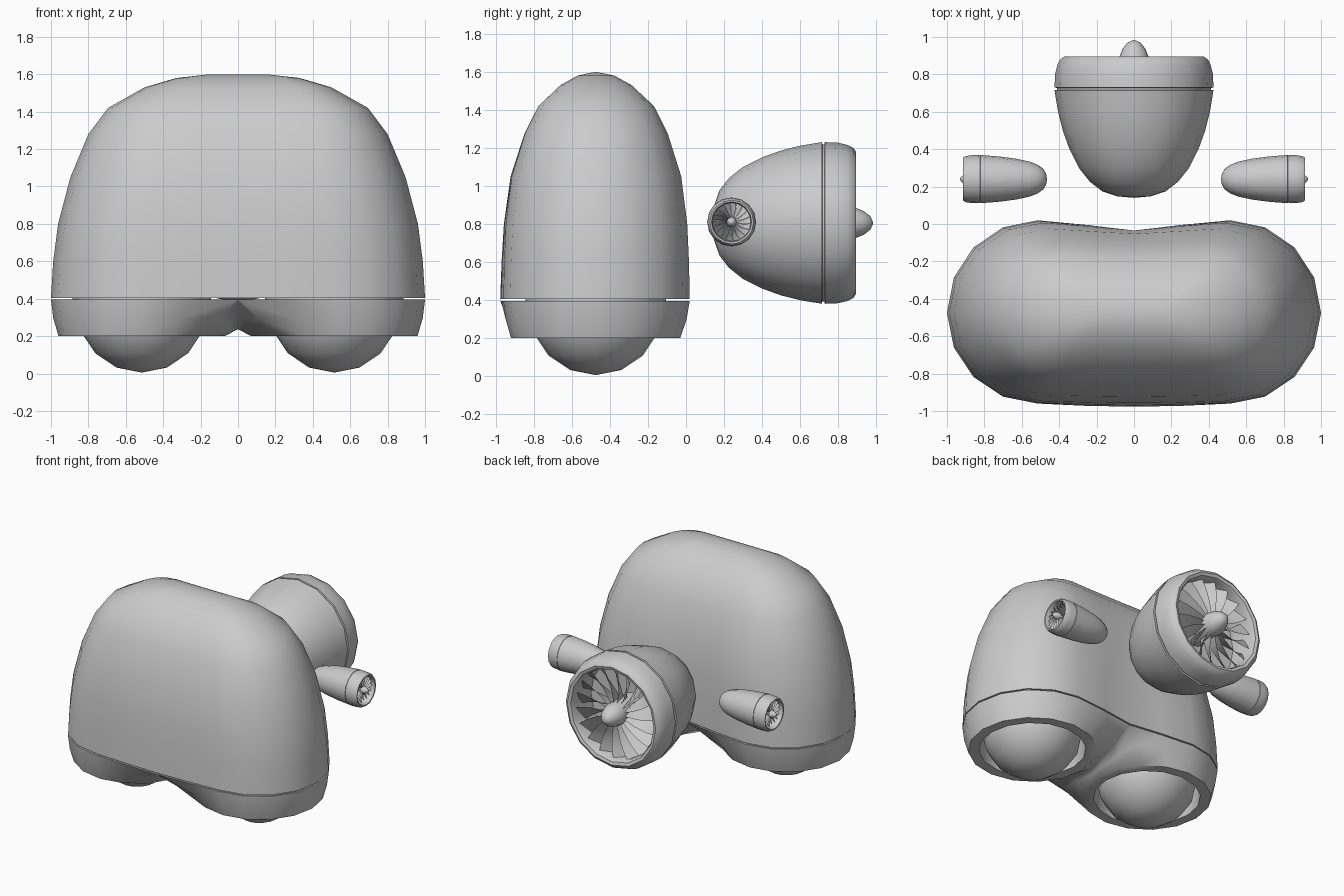
import bpy, bmesh, math
from mathutils import Matrix, Vector

if "Cube" in bpy.data.objects:
    bpy.data.objects.remove(bpy.data.objects["Cube"])

grey = bpy.data.materials.new("plain grey")
grey.diffuse_color = (0.6, 0.6, 0.6, 1)
grey.use_nodes = True
grey.node_tree.nodes["Principled BSDF"].inputs["Base Color"].default_value = grey.diffuse_color
CY = -0.475   # body centre line
PX = 0.515    # leg pod centre


def add_grid(bm, rows, closed=False):
    """Skin a list of equal-length point rows with quads."""
    vs = [[bm.verts.new(p) for p in row] for row in rows]
    n = len(rows[0])
    for a, b in zip(vs, vs[1:]):
        for i in range(n if closed else n - 1):
            j = (i + 1) % n
            bm.faces.new((a[i], a[j], b[j], b[i]))


def finish(bm, name, matrix=None, mirror=False, angle=40, recalc=True):
    bmesh.ops.remove_doubles(bm, verts=bm.verts, dist=0.0002)
    if recalc:
        bmesh.ops.recalc_face_normals(bm, faces=bm.faces)
    if matrix:
        bm.transform(matrix)
    me = bpy.data.meshes.new(name)
    bm.to_mesh(me)
    bm.free()
    me.materials.append(grey)
    ob = bpy.data.objects.new(name, me)
    bpy.context.collection.objects.link(ob)
    bpy.ops.object.select_all(action='DESELECT')
    ob.select_set(True)
    bpy.context.view_layer.objects.active = ob
    bpy.ops.object.shade_smooth_by_angle(angle=math.radians(angle))
    if mirror:
        mod = ob.modifiers.new("mirror", 'MIRROR')
        mod.merge_threshold = 0.001
    return ob


def half_ring(s, r, z, fade=0.0, inset=0.0):
    """Right half of the bean-shaped outline, from front middle to back middle."""
    r -= inset
    k = 1 - fade
    pts = [(0, CY - r * (1 + 0.035 * k), z), (s / 2, CY - r * (1 + 0.025 * k), z)]
    for i in range(9):
        a = math.radians(-90 + 22.5 * i)
        pts.append((s + r * math.cos(a), CY + r * math.sin(a) * (1.02 if a > 0 else 1), z))
    pts += [(s / 2, CY + r * (1 - 0.03 * k), z), (0, CY + r * (1 - 0.105 * k), z)]
    return pts


# Upper body shell: z, straight half length, end radius
levels = [(0.405, .515, .485), (0.6, .507, .481), (0.8, .49, .472), (1.05, .455, .441),
          (1.28, .43, .37), (1.42, .395, .30), (1.53, .315, .185), (1.58, .235, .095),
          (1.60, .15, 0)]
bm = bmesh.new()
rows = [half_ring(.515, .485, 0.405, inset=0.015)]
rows += [half_ring(s, r, z, min(1, (z - 0.4) / 1.1)) for z, s, r in levels]
add_grid(bm, rows)
finish(bm, "body_shell", mirror=True)


# Lower skirt: blends the outline into one round opening per side
def circle(r, z):
    return [(PX + r * math.cos(math.radians(-135 + 22.5 * i)),
             CY + r * math.sin(math.radians(-135 + 22.5 * i)), z) for i in range(16)]


bm = bmesh.new()
outline = half_ring(.515, .485, 0.395)
top = outline + [(0, -0.24, 0.30), (0, CY, 0.237), (0, -0.71, 0.30)]
low = circle(0.445, 0.2)
mid = []
for p, q in zip(top, low):
    m = Vector(p).lerp(Vector(q), 0.5)
    out = Vector((m.x - PX, m.y - CY, 0)).normalized()
    mid.append(tuple(m + out * (0.008 if m.x > 0.3 else 0.0)))
add_grid(bm, [top, mid, low, circle(0.37, 0.2), circle(0.37, 0.42)], closed=True)
add_grid(bm, [half_ring(.515, .485, 0.395, inset=0.015), outline])
finish(bm, "lower_skirt", mirror=True)

# Round foot inside each opening
for side, sx in (("right", 1), ("left", -1)):
    bm = bmesh.new()
    bmesh.ops.create_uvsphere(bm, u_segments=16, v_segments=8, radius=0.35)
    finish(bm, "foot_ball_" + side, Matrix.Translation((sx * PX, CY, 0.355)), angle=60)


def revolve(profile, name, matrix, n=16, angle=40):
    """Turn (distance, radius) points about the local z axis."""
    bm = bmesh.new()
    add_grid(bm, [[(r * math.cos(2 * math.pi * i / n), r * math.sin(2 * math.pi * i / n), d)
                   for i in range(n)] for d, r in profile], closed=True)
    bmesh.ops.remove_doubles(bm, verts=bm.verts, dist=0.0002)
    bmesh.ops.dissolve_degenerate(bm, edges=bm.edges, dist=0.0001)
    return finish(bm, name, matrix, angle=angle)


def fan(name, matrix, r0, r1, front, depth, count=18):
    """Twisted blades around the local z axis."""
    bm = bmesh.new()
    for k in range(count):
        base = 2 * math.pi * k / count
        lead, trail = [], []
        for j in range(5):
            t = j / 4
            r = r0 + (r1 - r0) * t
            sweep = base + 0.12 * t * t
            width = 0.95 * 2 * math.pi / count
            d = depth * (1 - 0.35 * t)
            lead.append((r * math.cos(sweep), r * math.sin(sweep), front))
            trail.append((r * math.cos(sweep + width), r * math.sin(sweep + width), front - d))
        add_grid(bm, [lead, trail])
    finish(bm, name, matrix, recalc=False)


def engine(name, matrix, shell, lip, duct, spinner, fan_at, fan_depth):
    """Cowl with hollow duct, spinner and fan; lengths run along local z."""
    revolve(shell + lip + duct, name + "_cowl", matrix)
    revolve(spinner, name + "_spinner", matrix, angle=50)
    fan(name + "_fan", matrix, spinner[1][1] * 0.8, duct[0][1] * 1.0, fan_at, fan_depth)


# Large rear engine, facing backwards
turn_back = Matrix.Translation((0, 0, 0.805)) @ Matrix.Rotation(-math.pi / 2, 4, 'X')
engine("main_engine", turn_back,
       [(.14, 0), (.148, .09), (.175, .17), (.225, .235), (.30, .295), (.40, .345), (.50, .381),
        (.60, .406), (.715, .425), (.717, .413), (.728, .413), (.73, .425)],
       [(.80, .422), (.85, .41), (.88, .395), (.895, .372), (.888, .35)],
       [(.86, .338), (.66, .338), (.64, 0)],
       [(.65, 0), (.65, .085), (.86, .085), (.895, .078), (.935, .062), (.97, .035), (.985, 0)],
       0.85, 0.12)

# Two small side engines, facing outwards
for side, sx in (("right", 1), ("left", -1)):
    m = Matrix.Translation((0, 0.24, 0.81)) @ Matrix.Rotation(sx * math.pi / 2, 4, 'Y')
    engine("side_engine_" + side, m,
           [(.465, 0), (.470, .03), (.485, .055), (.515, .077), (.56, .094), (.63, .109),
            (.72, .121), (.822, .129), (.823, .126), (.829, .126), (.83, .129)],
           [(.87, .128), (.90, .123), (.914, .115), (.912, .106)],
           [(.895, .101), (.80, .101), (.79, 0)],
           [(.795, 0), (.795, .026), (.895, .026), (.915, .02), (.927, .01), (.931, 0)],
           0.888, 0.05)
